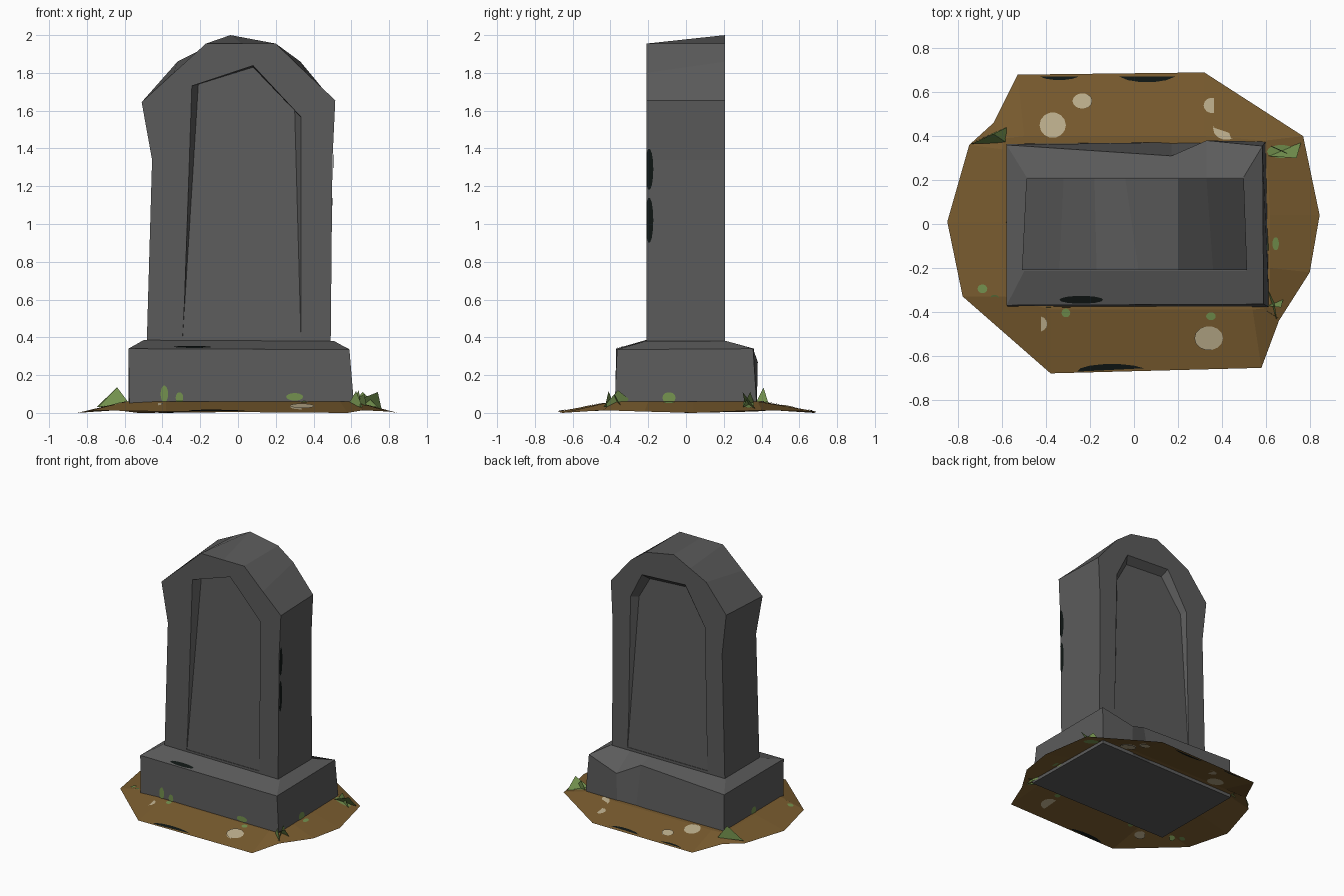
import bpy, bmesh, math
from mathutils import Vector
from mathutils.bvhtree import BVHTree

if "Cube" in bpy.data.objects:
    bpy.data.objects.remove(bpy.data.objects["Cube"])


def material(name, rgb):
    m = bpy.data.materials.new(name)
    m.diffuse_color = (*rgb, 1)
    m.use_nodes = True
    m.node_tree.nodes["Principled BSDF"].inputs["Base Color"].default_value = m.diffuse_color
    return m


STONE = material("grey stone", (0.105, 0.105, 0.105))
DIRT = material("brown dirt", (0.19, 0.105, 0.028))
PEBBLE = material("beige pebble", (0.50, 0.42, 0.26))
GRASS = material("green grass", (0.17, 0.28, 0.075))
BLACK = material("black stain", (0.005, 0.008, 0.007))


def make(name, verts, faces, mat, fix_normals=True):
    me = bpy.data.meshes.new(name)
    me.from_pydata([tuple(v) for v in verts], [], faces)
    if fix_normals:
        bm = bmesh.new()
        bm.from_mesh(me)
        bmesh.ops.recalc_face_normals(bm, faces=bm.faces)
        bm.to_mesh(me)
        bm.free()
    me.materials.append(mat)
    ob = bpy.data.objects.new(name, me)
    bpy.context.collection.objects.link(ob)
    return ob


def loft(name, rings, mat, cap_start=True, cap_end=True):
    n = len(rings[0])
    faces = [(r * n + i, r * n + (i + 1) % n, (r + 1) * n + (i + 1) % n, (r + 1) * n + i)
             for r in range(len(rings) - 1) for i in range(n)]
    if cap_start:
        faces.append(tuple(range(n)))
    if cap_end:
        faces.append(tuple(range((len(rings) - 1) * n, len(rings) * n)))
    return make(name, [v for r in rings for v in r], faces, mat)


# upright slab: front and back outlines differ a little at the crown
front = [(-.485, .30), (-.455, 1.34), (-.51, 1.645), (-.34, 1.80), (-.17, 1.955), (.02, 1.955),
         (.20, 1.955), (.36, 1.80), (.515, 1.655), (.50, 1.34), (.49, .30)]
back = [(-.48, .30), (-.455, 1.34), (-.49, 1.65), (-.32, 1.86), (-.18, 1.93), (-.04, 2.0),
        (.20, 1.955), (.33, 1.86), (.50, 1.655), (.485, 1.34), (.49, .30)]
slab = loft("headstone_slab", [[(x, -.21, z) for x, z in front],
                               [(x, .207, z) for x, z in back]], STONE)


# sunken panels: wedge cutters that get deeper towards the top
def sink(name, outline, inner, side, face_y, depth):
    outer = [(x, side * (face_y + .01), z) for x, z in outline]
    deep = [(x, side * (face_y - .004 - depth * (z - .4) / 1.4), z) for x, z in inner]
    cutter = loft(name, [outer, deep], STONE)
    cutter.hide_render = True
    cutter.hide_viewport = True
    mod = slab.modifiers.new(name, 'BOOLEAN')
    mod.operation = 'DIFFERENCE'
    mod.solver = 'EXACT'
    mod.object = cutter


sink("front_panel_cutter",
     [(-.295, .40), (-.25, 1.73), (.08, 1.84), (.34, 1.56), (.335, .40)],
     [(-.293, .40), (-.21, 1.74), (.08, 1.83), (.30, 1.60), (.333, .40)], -1, .21, .06)
sink("back_panel_cutter",
     [(.36, .40), (.34, 1.58), (.24, 1.78), (-.14, 1.80), (-.31, 1.51), (-.33, .40)],
     [(.358, .40), (.29, 1.57), (.20, 1.73), (-.12, 1.75), (-.29, 1.50), (-.328, .40)], 1, .207, .05)

# plinth with sloped shoulder and a chipped back edge
plinth = loft("plinth", [
    [(-.575, -.375, .035), (.615, -.378, .035), (.60, .375, .035), (.33, .375, .035),
     (.17, .372, .035), (-.58, .365, .035)],
    [(-.58, -.37, .34), (.59, -.365, .335), (.585, .355, .34), (.33, .38, .27),
     (.17, .31, .35), (-.58, .36, .34)],
    [(-.50, -.215, .385), (.51, -.215, .38), (.50, .215, .38), (.33, .213, .38),
     (.17, .213, .38), (-.49, .215, .38)]], STONE)

# dirt mound: an open sheet rising to the plinth
rim = [(-.53, .68), (.32, .69), (.77, .40), (.845, .04), (.80, -.22), (.66, -.44), (.58, -.655),
       (-.38, -.68), (-.78, -.33), (-.85, .01), (-.75, .36), (-.64, .46)]
foot = [(-.50, .40), (.32, .40), (.60, .38), (.62, .04), (.62, -.20), (.62, -.38), (.54, -.39),
        (-.38, -.39), (-.59, -.33), (-.60, .01), (-.60, .34), (-.59, .39)]
dirt = loft("dirt_mound", [[(x, y, (i % 3) * .007) for i, (x, y) in enumerate(rim)],
                           [(x, y, .06) for x, y in foot]], DIRT, cap_start=False)
for p in dirt.data.polygons:
    if p.normal.z < 0:
        dirt.data.flip_normals()
        break


# flat spots draped over a surface along a direction
def surface(ob):
    return BVHTree.FromPolygons([v.co for v in ob.data.vertices],
                                [tuple(p.vertices) for p in ob.data.polygons])


def spot(name, tree, centre, u, v, mat, offsets=(.004,)):
    centre, u, v = Vector(centre), Vector(u), Vector(v)
    out = u.cross(v).normalized()
    pts = []
    for i in range(14):
        a = i * math.tau / 14
        hit = tree.ray_cast(centre + u * math.cos(a) + v * math.sin(a) + out, -out)[0]
        if hit:
            pts.append(hit)
    for o in offsets:
        loop = pts if o > 0 else pts[::-1]
        make(name, [p + out * o for p in loop], [tuple(range(len(loop)))], mat, False)


ground = surface(dirt)
for x, y, rx, ry, mat, name in [
        (-.37, .45, .06, .058, PEBBLE, "pebble"), (-.235, .56, .045, .035, PEBBLE, "pebble"),
        (.355, .54, .038, .035, PEBBLE, "pebble"), (.42, .435, .06, .052, PEBBLE, "pebble"),
        (-.435, -.455, .04, .036, PEBBLE, "pebble"), (.34, -.52, .065, .055, PEBBLE, "pebble"),
        (-.34, .685, .10, .03, BLACK, "dark_soil"), (.06, .69, .14, .045, BLACK, "dark_soil"),
        (-.10, -.672, .16, .035, BLACK, "dark_soil"), (.67, .33, .065, .03, GRASS, "moss"),
        (-.69, -.295, .022, .02, GRASS, "moss"), (-.635, -.34, .02, .018, GRASS, "moss"),
        (-.31, -.405, .02, .02, GRASS, "moss"), (.35, -.42, .022, .018, GRASS, "moss"),
        (.645, -.09, .015, .03, GRASS, "moss")]:
    spot(name, ground, (x, y, 0), (rx, 0, 0), (0, ry, 0), mat, (.004, -.003))

# moss and stains on the stone
block = surface(plinth)
for x, z, rx, rz in [(-.39, .10, .02, .045), (-.31, .08, .02, .03), (.30, .085, .045, .02)]:
    spot("plinth_moss", block, (x, -.38, z), (rx, 0, 0), (0, 0, rz), GRASS)
spot("plinth_moss", block, (-.58, 0, .08), (0, -.03, 0), (0, 0, .03), GRASS)
spot("plinth_moss", block, (.60, -.09, .08), (0, .035, 0), (0, 0, .03), GRASS)
spot("plinth_stain", block, (-.24, -.345, .36), (.10, 0, 0), (0, .018, 0), BLACK)
stone = surface(slab)
for z, h in [(1.29, .11), (1.02, .12)]:
    spot("slab_stain", stone, (.5, -.195, z), (0, .022, 0), (0, 0, h), BLACK)


# grass tufts: leaning triangular blades
def tuft(name, blades):
    verts = [p for b in blades for p in b]
    make(name, verts, [(3 * i, 3 * i + 1, 3 * i + 2) for i in range(len(blades))], GRASS, False)


tuft("grass_back_left", [
    [(-.58, .37, .055), (-.74, .365, .03), (-.64, .41, .135)],
    [(-.75, .365, .03), (-.58, .44, .04), (-.64, .41, .135)],
    [(-.58, .44, .04), (-.58, .37, .055), (-.64, .41, .135)]])
tuft("grass_back_right", [
    [(.60, .31, .055), (.76, .37, .02), (.74, .30, .11)],
    [(.61, .36, .055), (.74, .30, .03), (.66, .34, .11)]])
tuft("grass_front_right", [
    [(.58, -.38, .04), (.66, -.43, .03), (.625, -.41, .115)],
    [(.60, -.28, .055), (.65, -.44, .03), (.64, -.36, .12)],
    [(.59, -.37, .055), (.68, -.34, .03), (.67, -.38, .10)]])
